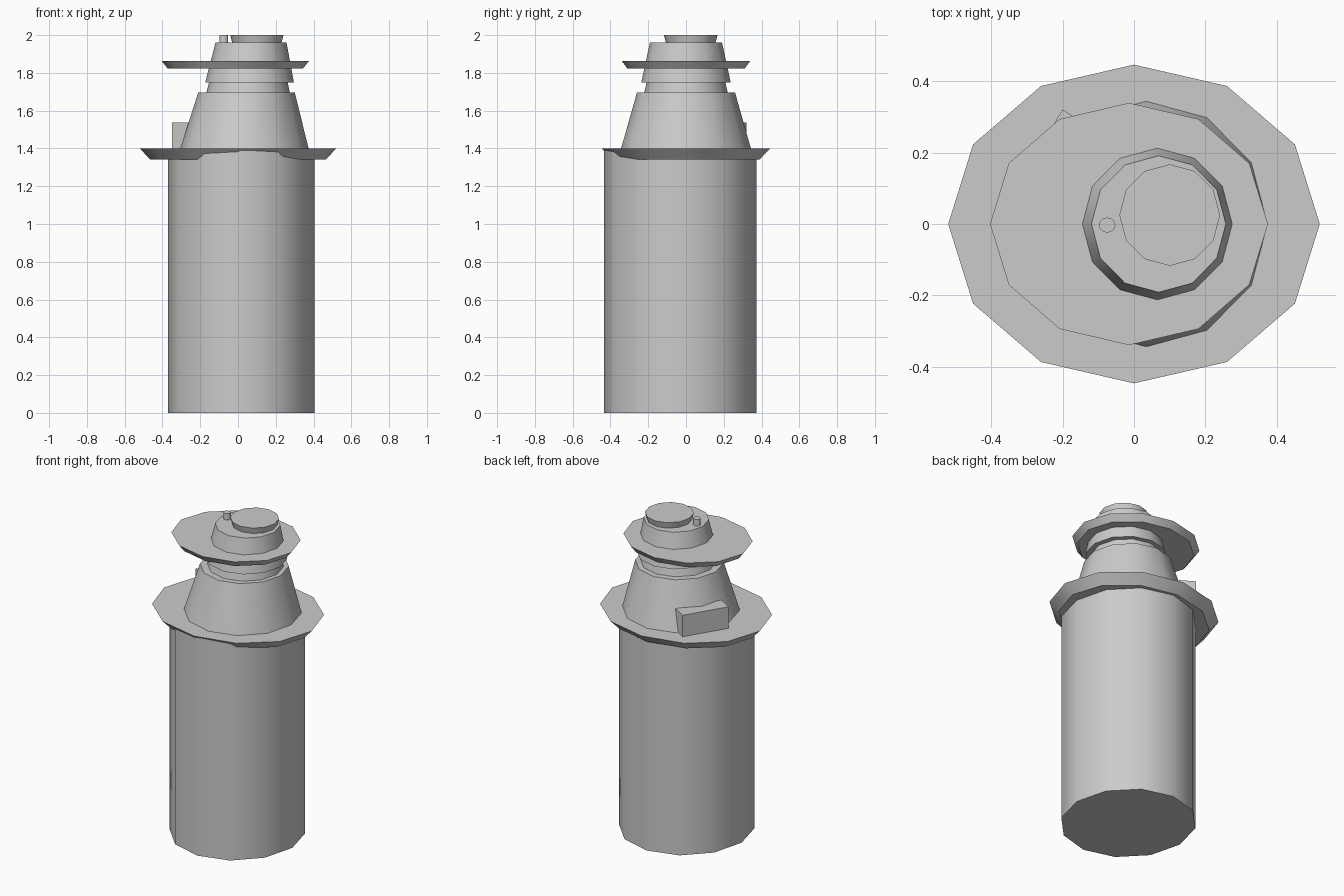
import bpy, bmesh, math

if "Cube" in bpy.data.objects:
    bpy.data.objects.remove(bpy.data.objects["Cube"])

SIDES = 12


def loft(name, rings, sides=SIDES):
    """Closed turned part; each ring is (z, centre x, centre y, radius x, radius y)."""
    bm = bmesh.new()
    loops = []
    for z, cx, cy, rx, ry in rings:
        loops.append([bm.verts.new((cx + rx * math.cos(2 * math.pi * i / sides),
                                    cy + ry * math.sin(2 * math.pi * i / sides), z))
                      for i in range(sides)])
    bm.faces.new(loops[0][::-1])
    bm.faces.new(loops[-1])
    for a, b in zip(loops, loops[1:]):
        for i in range(sides):
            j = (i + 1) % sides
            bm.faces.new((a[i], a[j], b[j], b[i]))
    return finish(name, bm)


def finish(name, bm):
    bmesh.ops.recalc_face_normals(bm, faces=bm.faces)
    mesh = bpy.data.meshes.new(name)
    bm.to_mesh(mesh)
    bm.free()
    ob = bpy.data.objects.new(name, mesh)
    bpy.context.collection.objects.link(ob)
    bpy.ops.object.select_all(action='DESELECT')
    ob.select_set(True)
    bpy.context.view_layer.objects.active = ob
    bpy.ops.object.shade_smooth_by_angle(angle=math.radians(35))
    return ob


# Main cylinder, slightly off centre so it shows through the front of the flange
loft("body", [(0, 0.017, -0.031, 0.388, 0.403), (1.39, 0.017, -0.031, 0.388, 0.403)])

# Wide lower flange and smaller upper flange, both flaring upward
loft("lower_flange", [(1.342, 0, 0, 0.466, 0.39), (1.40, 0, 0, 0.52, 0.446)])
loft("upper_flange", [(1.822, -0.014, 0, 0.357, 0.31), (1.862, -0.014, 0, 0.389, 0.339)])

# Tapering shoulder, neck and collar
loft("shoulder", [(1.395, 0.034, 0, 0.341, 0.345), (1.695, 0.045, 0, 0.256, 0.26)])
loft("neck", [(1.69, 0.053, 0, 0.222, 0.222), (1.755, 0.055, 0, 0.207, 0.207)])
loft("collar", [(1.748, 0.061, 0, 0.235, 0.237), (1.96, 0.069, 0, 0.188, 0.191)])

# Cap disc and small peg on top
loft("cap", [(1.96, 0.1, 0.025, 0.131, 0.131), (2.0, 0.1, 0.025, 0.141, 0.142)])
loft("peg", [(1.955, -0.075, -0.003, 0.023, 0.021), (2.0, -0.075, -0.003, 0.023, 0.021)], 16)

# Angled block at the back left of the shoulder
outline = [(-0.2, 0.32), (-0.35, 0.073), (-0.265, 0.02), (-0.115, 0.268)]
bm = bmesh.new()
face = bm.faces.new([bm.verts.new((x, y, 1.395)) for x, y in outline])
ext = bmesh.ops.extrude_face_region(bm, geom=[face], use_keep_orig=True)
bmesh.ops.translate(bm, vec=(0, 0, 0.142),
                    verts=[v for v in ext["geom"] if isinstance(v, bmesh.types.BMVert)])
finish("side_block", bm)
